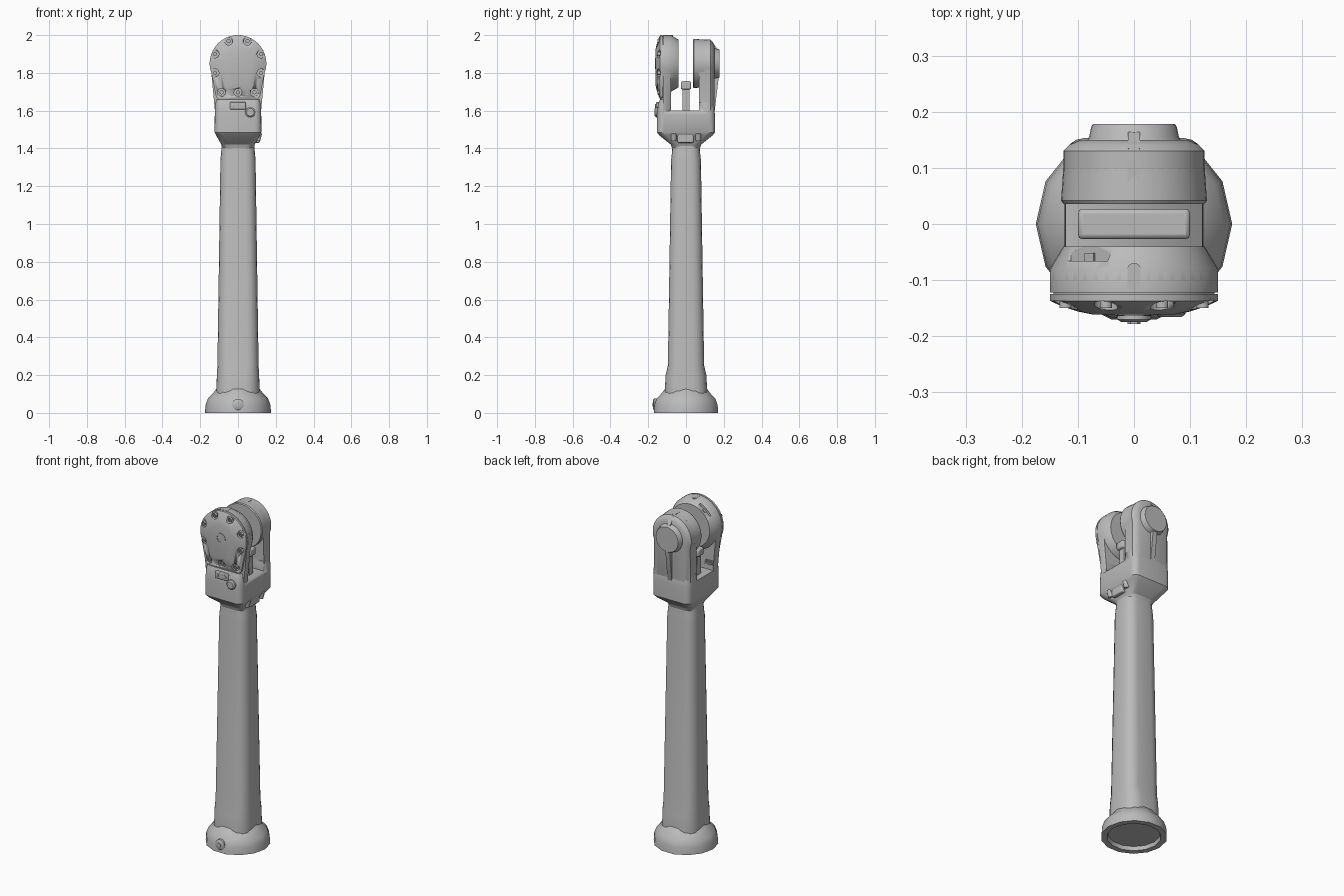
import bpy, bmesh, math
from mathutils import Vector, Matrix

cube = bpy.data.objects.get("Cube")
if cube:
    bpy.data.objects.remove(cube)

grey = bpy.data.materials.new("light_grey_metal")
grey.use_nodes = True
grey.diffuse_color = (0.5, 0.5, 0.5, 1)
grey.node_tree.nodes["Principled BSDF"].inputs["Base Color"].default_value = (0.5, 0.5, 0.5, 1)

PIVOT = 1.85  # height of the joint axis


def finish(name, bm, angle=35, bevel=0):
    bmesh.ops.recalc_face_normals(bm, faces=bm.faces)
    mesh = bpy.data.meshes.new(name)
    bm.to_mesh(mesh)
    bm.free()
    ob = bpy.data.objects.new(name, mesh)
    bpy.context.scene.collection.objects.link(ob)
    mesh.materials.append(grey)
    bpy.ops.object.select_all(action='DESELECT')
    ob.select_set(True)
    bpy.context.view_layer.objects.active = ob
    bpy.ops.object.shade_smooth_by_angle(angle=math.radians(angle))
    if bevel:
        mod = ob.modifiers.new("edge", 'BEVEL')
        mod.width, mod.segments = bevel, 2
    return ob


def add_loft(bm, rings):
    """Skin closed rings of equal length and cap both ends."""
    loops = [[bm.verts.new(p) for p in ring] for ring in rings]
    n = len(loops[0])
    for a, b in zip(loops, loops[1:]):
        for i in range(n):
            j = (i + 1) % n
            bm.faces.new((a[i], a[j], b[j], b[i]))
    bm.faces.new(loops[0])
    bm.faces.new(loops[-1])


def loft(name, rings, angle=35):
    bm = bmesh.new()
    add_loft(bm, rings)
    return finish(name, bm, angle)


def rounded_rect(z, hx, hy, r, steps=4):
    pts = []
    for q, (sx, sy) in enumerate(((1, 1), (-1, 1), (-1, -1), (1, -1))):
        for k in range(steps + 1):
            a = (q + k / steps) * math.pi / 2
            pts.append((sx * (hx - r) + r * math.cos(a), sy * (hy - r) + r * math.sin(a), z))
    return pts


def disc(r, y, x=0, z=PIVOT, n=32):
    return [(x + r * math.cos(math.tau * i / n), y, z + r * math.sin(math.tau * i / n)) for i in range(n)]


def pear(y, r, w, bottom, inset=0):
    """Round top about the joint axis running down to a flat foot."""
    pts = []
    for i in range(29):
        a = math.radians(-20 + 220 * i / 28)
        pts.append(((r - inset) * math.cos(a), y, PIVOT + (r - inset) * math.sin(a)))
    w, z = w - inset, bottom + inset
    return pts + [(-w, y, z + .015), (-w + .015, y, z), (w - .015, y, z), (w, y, z + .015)]


def box(name, lo, hi, bevel=0, matrix=None):
    bm = bmesh.new()
    bmesh.ops.create_cube(bm, size=1)
    lo, hi = Vector(lo), Vector(hi)
    for v in bm.verts:
        v.co = (lo + hi) / 2 + v.co * (hi - lo)
        if matrix:
            v.co = matrix @ v.co
    return finish(name, bm, 35, bevel)


def cut(target, cutter):
    cutter.hide_render = True
    cutter.hide_set(True)
    mod = target.modifiers.new("cut", 'BOOLEAN')
    mod.operation, mod.solver, mod.object = 'DIFFERENCE', 'EXACT', cutter


# Base flange with a recessed underside
N = 14
profile = [(.138, .022), (.143, 0), (.175, 0), (.172, .04), (.16, .075), (.135, .1), (.116, .125), (.09, .14)]
loft("base_flange", [[(r * math.cos(math.tau * i / N), r * math.sin(math.tau * i / N), z)
                      for i in range(N)] for r, z in profile], 50)
loft("base_screw", [disc(r, y, 0, .045, 16) for r, y in ((.03, -.15), (.03, -.17), (.022, -.175))])
loft("base_screw_socket", [disc(.012, y, 0, .045, 6) for y in (-.17, -.178)])

# Tapered arm tube
loft("arm_tube", [rounded_rect(*row) for row in (
    (.1, .115, .113, .075), (.2, .112, .108, .07), (.25, .109, .096, .06),
    (1.34, .093, .079, .052), (1.37, .09, .075, .05), (1.42, .086, .073, .05))], 40)

# Fork body, flaring out of the tube and slotted across
body = loft("fork_body", [rounded_rect(*row) for row in (
    (1.39, .08, .07, .045), (1.42, .088, .08, .045), (1.47, .116, .142, .04), (1.485, .124, .153, .035),
    (1.58, .123, .153, .035), (1.635, .121, .148, .035), (1.658, .117, .138, .03))], 30)
cut(body, box("fork_slot_cutter", (-.3, -.08, 1.6), (.3, .07, 1.8)))

# Front prong and head
front = loft("front_prong", [pear(y, .15, .12, 1.56, d) for y, d in (
    (-.08, .003), (-.085, 0), (-.122, 0))])
loft("cover_seam", [pear(y, .15, .115, 1.66, .006) for y in (-.12, -.13)])
head = loft("front_head", [disc(r, y, n=40) for r, y in ((.15, -.1), (.15, -.08), (.126, -.04))])
tilt = Matrix.Translation((0, 0, PIVOT)) @ Matrix.Rotation(math.radians(-38), 4, 'Y')
notch = box("head_notch_cutter", (-.045, -.066, .125), (.045, 0, .2), matrix=tilt)
cut(head, notch)
box("notch_screw", (-.01, -.066, .12), (.01, -.052, .13), matrix=tilt)

# Domed cover with scalloped bolt pockets
cover = loft("front_cover", [pear(y, .15, .117, 1.66, d) for y, d in (
    (-.125, 0), (-.137, 0), (-.147, .022), (-.156, .05), (-.161, .075))], 25)
bolts = [(0, 1.697)] + [(s * x, z) for s in (-1, 1)
                        for x, z in ((.05, 1.968), (.122, 1.9), (.122, 1.8), (.087, 1.697))]
pockets = bmesh.new()
for x, z in bolts:
    add_loft(pockets, [disc(.021, y, x, z, 16) for y in (-.136, -.2)])
cut(cover, finish("bolt_pocket_cutter", pockets))
bm = bmesh.new()
for x, z in bolts:
    add_loft(bm, [disc(r, y, x, z, 12) for r, y in ((.011, -.12), (.011, -.15), (.006, -.15), (.006, -.144))])
finish("cover_bolts", bm)
loft("cover_hub", [disc(r, y) for r, y in ((.03, -.15), (.03, -.163), (.023, -.163), (.023, -.158))])

# Connector plate and knob below the cover
box("connector_plate", (-.042, -.159, 1.606), (.043, -.13, 1.645), .004)
for s in (-1, 1):
    loft("connector_pin", [disc(r, y, s * .025, 1.626, 12) for r, y in ((.01, -.15), (.01, -.163), (.006, -.164))])
loft("round_knob", [disc(r, y, .065, 1.592, 20) for r, y in ((.027, -.14), (.027, -.16), (.02, -.166))])

# Rear prong, inner disc and end cap
loft("rear_prong", [pear(y, .126, .12, 1.56, d) for y, d in (
    (.07, 0), (.13, 0), (.142, .012), (.15, .03))], 25)
loft("rear_head", [disc(r, y, n=40) for r, y in ((.126, .036), (.13, .042), (.126, .1))])
loft("rear_cap", [disc(r, y) for r, y in ((.088, .14), (.08, .155), (.076, .174), (.073, .178))])

# Tapered ribs above and below the rear cap
bm = bmesh.new()
for w, path in ((.014, ((.14, 1.58), (.152, 1.6), (.174, 1.785), (.14, 1.8))),
                (.011, ((.14, 1.91), (.172, 1.915), (.135, 1.972), (.12, 1.96)))):
    add_loft(bm, [[(s * w, y, z) for y, z in path] for s in (-1, 1)])
finish("rear_ribs", bm)

# Slot plates on top of both heads
for name, y, top in (("front_top_slot", -.095, 2.0), ("rear_top_slot", .095, 1.977)):
    loft(name, [[(px, y + py, z) for px, py, _ in rounded_rect(0, .012, .025, .011)]
                for z in (top - .012, top)])

# Cross block standing between the prongs
box("cross_block", (-.1, -.027, 1.712), (.1, .027, 1.756), .008)
box("cross_block_stem", (-.085, -.019, 1.59), (.085, .019, 1.72))

# Screws and lug under the fork shoulder
for y in (-.065, .065):
    bm = bmesh.new()
    place = Matrix.Translation((.108, y, 1.462)) @ Matrix.Rotation(math.radians(15), 4, 'Y')
    bmesh.ops.create_cone(bm, cap_ends=True, segments=14, radius1=.015, radius2=.015, depth=.04, matrix=place)
    finish("shoulder_screw", bm)
box("shoulder_lug", (.07, -.045, 1.43), (.116, .04, 1.48), .006)
